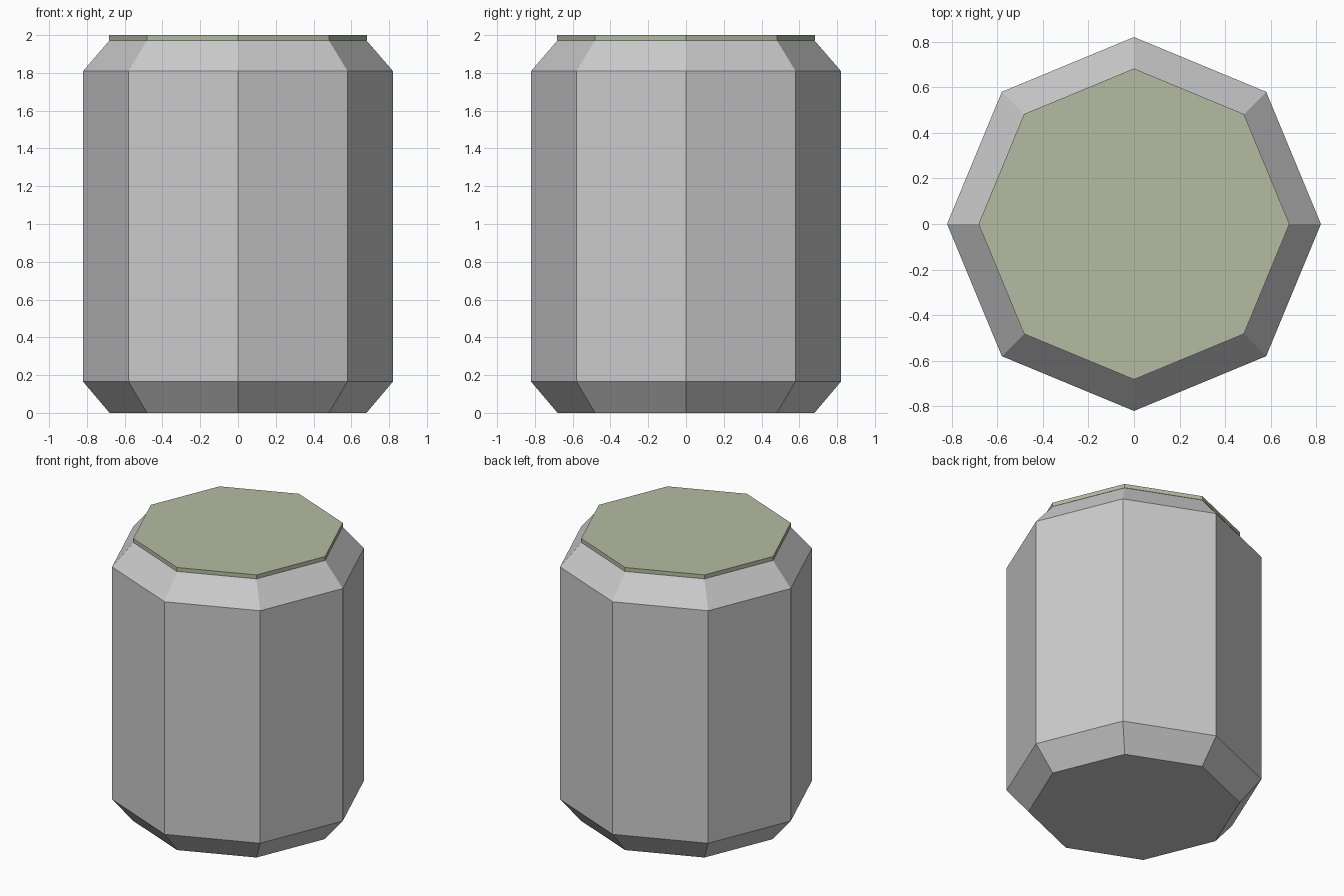
import bpy, bmesh
from math import cos, sin, pi

if "Cube" in bpy.data.objects:
    bpy.data.objects.remove(bpy.data.objects["Cube"])

SIDES = 8


def lathe(name, profile):
    """Closed faceted solid from (radius, z) rings, listed bottom to top."""
    bm = bmesh.new()
    rings = [[bm.verts.new((r * cos(2 * pi * i / SIDES), r * sin(2 * pi * i / SIDES), z))
              for i in range(SIDES)] for r, z in profile]
    for low, high in zip(rings, rings[1:]):
        for i in range(SIDES):
            j = (i + 1) % SIDES
            bm.faces.new((low[i], low[j], high[j], high[i]))
    bm.faces.new(rings[0][::-1])
    bm.faces.new(rings[-1])
    mesh = bpy.data.meshes.new(name)
    bm.to_mesh(mesh)
    bm.free()
    obj = bpy.data.objects.new(name, mesh)
    bpy.context.collection.objects.link(obj)
    return obj


# Jar body with chamfered base and shoulder
lathe("jar_body", [(0.68, 0), (0.82, 0.165), (0.82, 1.81), (0.68, 1.972)])

# Thin green lid
lid = lathe("lid", [(0.682, 1.972), (0.682, 2.0)])
green = bpy.data.materials.new("olive_green")
green.diffuse_color = (0.46, 0.50, 0.36, 1)
green.use_nodes = True
green.node_tree.nodes["Principled BSDF"].inputs["Base Color"].default_value = green.diffuse_color
lid.data.materials.append(green)
